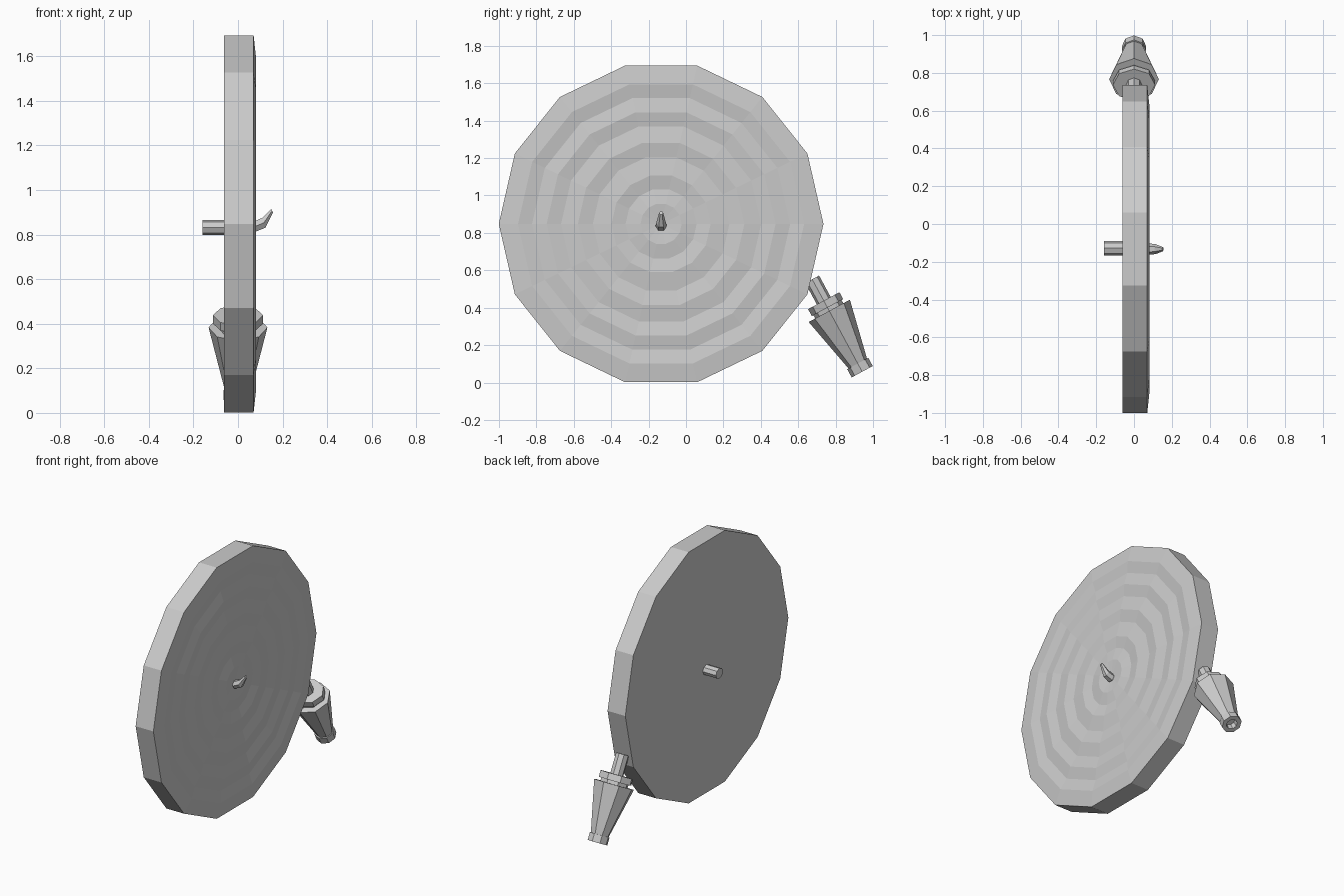
import bpy, bmesh, math
from mathutils import Vector

if "Cube" in bpy.data.objects:
    bpy.data.objects.remove(bpy.data.objects["Cube"])


def loft(name, rings):
    """Bridge rings of points; a one-point ring closes to a tip, other ends are capped."""
    bm = bmesh.new()
    loops = [[bm.verts.new(p) for p in ring] for ring in rings]
    for a, b in zip(loops, loops[1:]):
        n = max(len(a), len(b))
        for i in range(n):
            j = (i + 1) % n
            if len(b) == 1:
                bm.faces.new((a[i], a[j], b[0]))
            else:
                bm.faces.new((a[i], a[j], b[j], b[i]))
    for ring in (loops[0], loops[-1]):
        if len(ring) > 2:
            bm.faces.new(ring)
    bmesh.ops.recalc_face_normals(bm, faces=bm.faces[:])
    me = bpy.data.meshes.new(name)
    bm.to_mesh(me)
    bm.free()
    ob = bpy.data.objects.new(name, me)
    bpy.context.collection.objects.link(ob)
    return ob


def ring(centre, u, v, ru, rv, n):
    c, u, v = Vector(centre), Vector(u), Vector(v)
    return [c + u * ru * math.cos(2 * math.pi * i / n) + v * rv * math.sin(2 * math.pi * i / n)
            for i in range(n)]


X, Y, Z = Vector((1, 0, 0)), Vector((0, 1, 0)), Vector((0, 0, 1))
CY, CZ = -0.133, 0.848

# coiled disc: flat back, zigzag ridges on the +x face
radii = [0.868, 0.765, 0.69, 0.612, 0.535, 0.445, 0.365, 0.265, 0.19, 0.11]
disc = [ring((-0.062, CY, CZ), Y, Z, 0.868, 0.868, 14)]
for k, r in enumerate(radii):
    disc.append(ring((0.07 + 0.011 * (k % 2), CY, CZ), Y, Z, r, r, 14))
disc.append([Vector((0.07, CY, CZ))])
loft("hose_coil", disc)

# axle stub at the back
loft("axle", [ring((x, CY + 0.005, 0.832), Y, Z, 0.038, 0.034, 8) for x in (-0.16, -0.05)])

# bent hook at the front
hook = [((0.06, CY, 0.836), X * 0, 0.030, 0.028),
        ((0.08, CY, 0.838), X * 0, 0.030, 0.028),
        ((0.116, CY, 0.853), X * -0.3, 0.026, 0.026),
        ((0.153, CY, 0.907), X * -0.5, 0.011, 0.009)]
loft("hook", [ring(c, Y, Z + t, ry, rz, 6) for c, t, ry, rz in hook])

# nozzle parts turned about a slanted axis in the y-z plane
AXIS = Vector((0, 0.476, -0.88)).normalized()
SIDE = X.cross(AXIS)
BASE = Vector((0, 0.746, 0.42))


def turned(name, profile, squash=1.0):
    return loft(name, [ring(BASE + AXIS * t, X, SIDE, r, r * squash, 8) for r, t in profile])


turned("nozzle_stem", [(0.042, -0.15), (0.042, 0.06)])
turned("nozzle_collar", [(0.112, -0.02), (0.112, 0.022)], 0.85)
turned("nozzle_body", [(0.09, 0.015), (0.09, 0.042), (0.132, 0.042), (0.056, 0.375)], 0.95)
turned("nozzle_tip", [(0.064, 0.362), (0.064, 0.412), (0.036, 0.412), (0.03, 0.37)])
